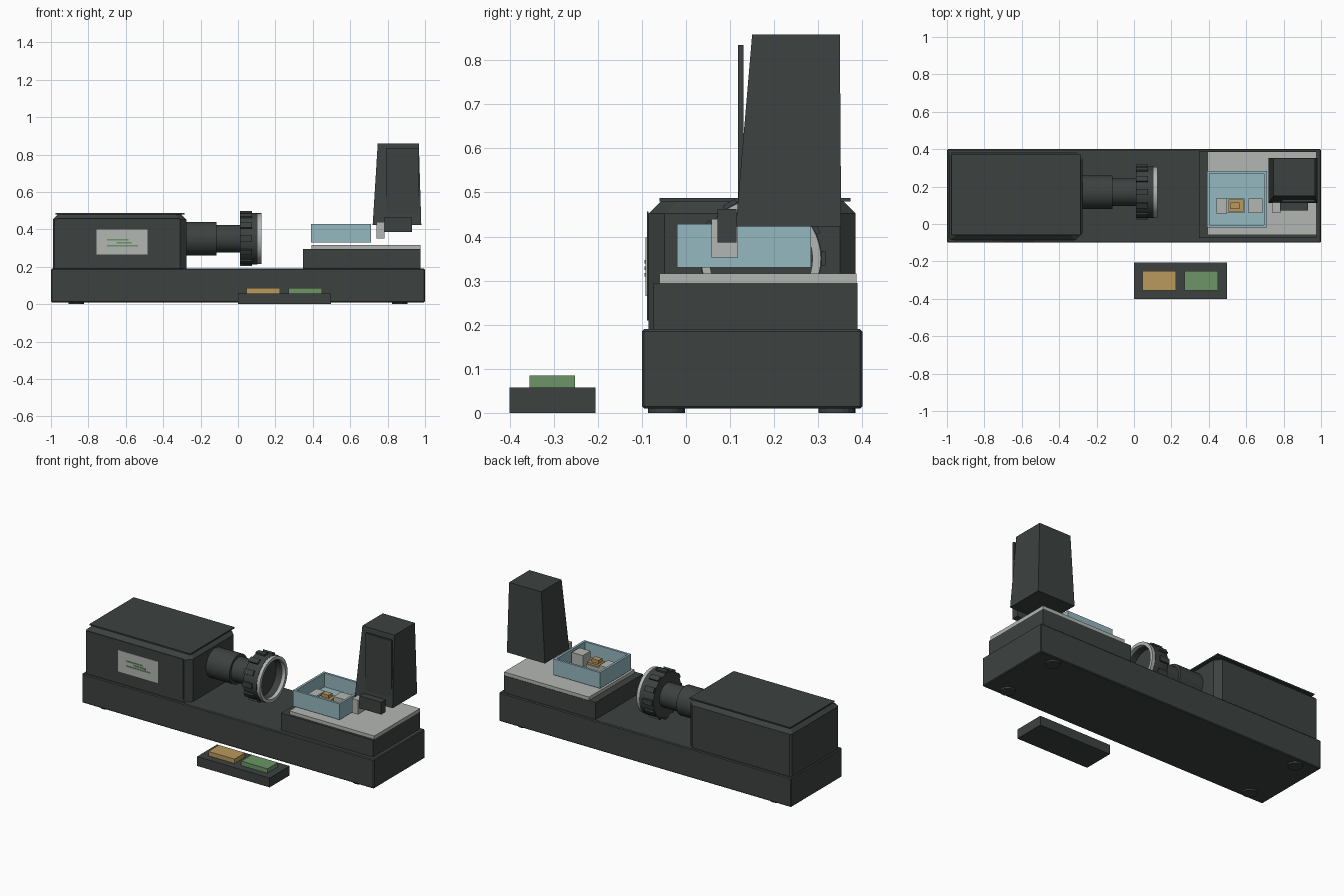
import bpy, bmesh, math
from mathutils import Matrix, Vector

cube = bpy.data.objects.get("Cube")
if cube:
    bpy.data.objects.remove(cube, do_unlink=True)


def material(name, color):
    m = bpy.data.materials.new(name)
    m.use_nodes = True
    rgba = (*color, 1)
    m.diffuse_color = rgba
    m.node_tree.nodes["Principled BSDF"].inputs["Base Color"].default_value = rgba
    return m


DARK = material("charcoal", (0.046, 0.055, 0.053))
LIGHT = material("light grey", (0.45, 0.47, 0.45))
BLUE = material("pale blue", (0.30, 0.48, 0.53))
GOLD = material("brass", (0.49, 0.32, 0.11))
GREEN = material("green", (0.15, 0.30, 0.135))


def finish(name, bm, mat):
    bmesh.ops.recalc_face_normals(bm, faces=bm.faces)
    me = bpy.data.meshes.new(name)
    bm.to_mesh(me)
    bm.free()
    me.materials.append(mat)
    ob = bpy.data.objects.new(name, me)
    bpy.context.collection.objects.link(ob)
    return ob


def box(name, x, y, z, mat, bevel=0):
    """Box from (min, max) pairs."""
    bm = bmesh.new()
    bmesh.ops.create_cube(bm, size=1)
    for v in bm.verts:
        v.co = [(a + b) / 2 + c * (b - a) for (a, b), c in zip((x, y, z), v.co)]
    ob = finish(name, bm, mat)
    if bevel:
        mod = ob.modifiers.new("edge", "BEVEL")
        mod.width, mod.segments = bevel, 1
    return ob


def loft(name, sections, mat):
    """Solid through rings with equal point counts."""
    bm = bmesh.new()
    rings = [[bm.verts.new(p) for p in s] for s in sections]
    n = len(rings[0])
    for a, b in zip(rings, rings[1:]):
        for i in range(n):
            j = (i + 1) % n
            bm.faces.new((a[i], a[j], b[j], b[i]))
    bm.faces.new(rings[0])
    bm.faces.new(rings[-1])
    return finish(name, bm, mat)


def lathe(name, profile, mat, center=(0.17, 0.35), steps=48):
    """Revolve (x, radius) points around the spindle axis."""
    bm = bmesh.new()
    cy, cz = center
    verts = [bm.verts.new((x, cy, cz + r)) for x, r in profile]
    edges = [bm.edges.new(p) for p in zip(verts, verts[1:])]
    bmesh.ops.spin(bm, geom=verts + edges, cent=(0, cy, cz), axis=(1, 0, 0),
                   angle=math.tau, steps=steps, use_duplicate=False)
    bmesh.ops.remove_doubles(bm, verts=bm.verts, dist=1e-5)
    ob = finish(name, bm, mat)
    bpy.ops.object.select_all(action="DESELECT")
    ob.select_set(True)
    bpy.context.view_layer.objects.active = ob
    bpy.ops.object.shade_smooth_by_angle(angle=math.radians(35))
    return ob


# Bed and feet
box("bed", (-1, 1), (-0.1, 0.4), (0.01, 0.19), DARK, 0.005)
for i, x in enumerate((-0.865, 0.865)):
    for j, y in enumerate((-0.044, 0.343)):
        bm = bmesh.new()
        bmesh.ops.create_cone(bm, cap_ends=True, segments=20, radius1=0.042, radius2=0.042,
                              depth=0.012, matrix=Matrix.Translation((x, y, 0.006)))
        finish(f"foot_{i}{j}", bm, DARK)


# Headstock housing with chamfered corners and shoulders
def outline(z, inset):
    x0, x1, y0, y1 = -0.99 + inset, -0.275 - inset, -0.085 + inset, 0.385 - inset
    c, d = 0.036, 0.01
    pts = [(x0 + d, y0), (x1 - c, y0), (x1, y0 + c), (x1, y1 - c),
           (x1 - c, y1), (x0 + d, y1), (x0, y1 - d), (x0, y0 + d)]
    return [(px, py, z) for px, py in pts]


loft("headstock", [outline(0.188, 0), outline(0.452, 0), outline(0.48, 0.028)], DARK)
box("headstock_lid", (-0.975, -0.285), (-0.06, 0.373), (0.48, 0.488), DARK)
box("headstock_front_panel", (-0.965, -0.315), (-0.089, -0.085), (0.21, 0.457), DARK)
box("display_plate", (-0.757, -0.485), (-0.092, -0.087), (0.265, 0.398), LIGHT)
for i, (x0, x1, z) in enumerate(((-0.70, -0.585, 0.343), (-0.65, -0.57, 0.328), (-0.70, -0.535, 0.313))):
    box(f"display_line_{i}", (x0, x1), (-0.094, -0.091), (z - 0.004, z + 0.004), GREEN)

# Spindle, cup wheel, rim and grip lugs
lathe("spindle", [(-0.28, 0), (-0.28, 0.09), (-0.115, 0.09), (-0.115, 0.074), (0.02, 0.074), (0.02, 0)], DARK)
lathe("cup_wheel", [(0.01, 0), (0.01, 0.134), (0.018, 0.138), (0.105, 0.138),
                    (0.105, 0.118), (0.06, 0.118), (0.06, 0)], DARK)
lathe("wheel_rim", [(0.104, 0.117), (0.104, 0.136), (0.125, 0.136), (0.125, 0.117), (0.104, 0.117)], LIGHT)
LUGS = 12
axis = Vector((0, 0.17, 0.35))
for i in range(LUGS):
    lug = box(f"grip_lug_{i}", (0.012, 0.075), (-0.016, 0.016), (0.13, 0.147), DARK)
    lug.data.transform(Matrix.Translation(axis) @ Matrix.Rotation(math.tau * i / LUGS, 4, "X"))

# Work table
box("table_block", (0.347, 0.975), (-0.074, 0.389), (0.185, 0.295), DARK)
box("table_plate", (0.393, 0.975), (-0.06, 0.387), (0.295, 0.316), LIGHT)

# Open tray
X, Y, Z, T = (0.39, 0.71), (-0.02, 0.283), (0.33, 0.428), 0.014
box("tray_floor", X, Y, (Z[0], Z[0] + 0.012), BLUE)
box("tray_front", X, (Y[0], Y[0] + T), Z, BLUE)
box("tray_back", X, (Y[1] - T, Y[1]), Z, BLUE)
box("tray_left", (X[1] - T, X[1]), (Y[0] + T, Y[1] - T), Z, BLUE)
box("tray_right", (X[0], X[0] + T), (Y[0] + T, Y[1] - T), Z, BLUE)

# Clamp inside the tray
box("clamp_jaw_right", (0.44, 0.497), (0.055, 0.14), (0.34, 0.39), LIGHT)
box("clamp_jaw_left", (0.612, 0.688), (0.06, 0.135), (0.34, 0.418), LIGHT)
box("clamp_bridge", (0.495, 0.59), (0.06, 0.137), (0.34, 0.372), LIGHT)
box("workpiece_base", (0.505, 0.585), (0.068, 0.13), (0.37, 0.385), GOLD)
box("workpiece_top", (0.517, 0.565), (0.08, 0.115), (0.385, 0.405), GOLD)


# Tapered column with front cover and tool holder
def rect(x0, x1, y0, y1, z):
    return [(x0, y0, z), (x1, y0, z), (x1, y1, z), (x0, y1, z)]


loft("column", [rect(0.72, 0.98, 0.113, 0.352, 0.423), rect(0.747, 0.967, 0.15, 0.349, 0.858)], DARK)
box("column_cover", (0.79, 0.967), (0.118, 0.131), (0.46, 0.835), DARK)
box("tool_holder", (0.78, 0.93), (0.072, 0.115), (0.386, 0.462), DARK)
box("tool_tip", (0.74, 0.782), (0.058, 0.118), (0.352, 0.44), LIGHT)

# Control pad
box("control_pad", (0, 0.497), (-0.4, -0.205), (0, 0.058), DARK)
box("brass_button", (0.045, 0.225), (-0.355, -0.252), (0.058, 0.085), GOLD)
box("green_button", (0.27, 0.45), (-0.355, -0.252), (0.058, 0.085), GREEN)
